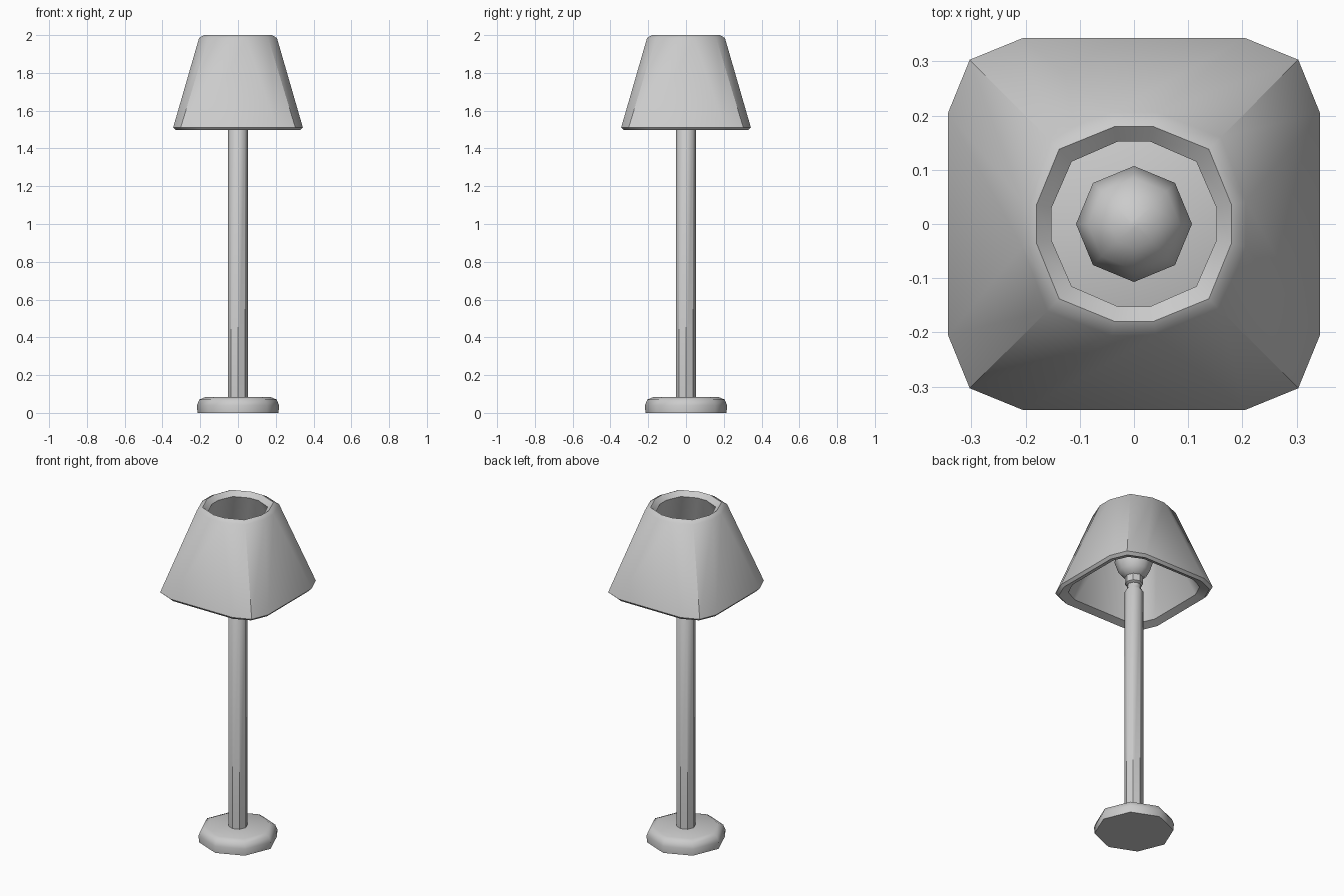
import bpy, bmesh, math

if "Cube" in bpy.data.objects:
    bpy.data.objects.remove(bpy.data.objects["Cube"])


def make_object(name, rings, closed=False, angle=40):
    """Skin a stack of equal-length rings; cap the ends or join last to first."""
    bm = bmesh.new()
    loops = [[bm.verts.new(p) for p in ring] for ring in rings]
    pairs = list(zip(loops, loops[1:]))
    if closed:
        pairs.append((loops[-1], loops[0]))
    n = len(loops[0])
    for a, b in pairs:
        for i in range(n):
            j = (i + 1) % n
            bm.faces.new((a[i], a[j], b[j], b[i]))
    if not closed:
        bm.faces.new(loops[0][::-1])
        bm.faces.new(loops[-1])
    bmesh.ops.recalc_face_normals(bm, faces=bm.faces)
    mesh = bpy.data.meshes.new(name)
    bm.to_mesh(mesh)
    bm.free()
    obj = bpy.data.objects.new(name, mesh)
    bpy.context.collection.objects.link(obj)
    bpy.ops.object.select_all(action='DESELECT')
    obj.select_set(True)
    bpy.context.view_layer.objects.active = obj
    bpy.ops.object.shade_smooth_by_angle(angle=math.radians(angle))
    return obj


def octagon(r, z):
    return [(r * math.cos(i * math.pi / 4), r * math.sin(i * math.pi / 4), z)
            for i in range(8)]


def rounded_square(half, corner, flat, z):
    """Twelve-sided section: four flats with one extra point on each corner."""
    ring = []
    for k in range(4):
        c, s = round(math.cos(k * math.pi / 2)), round(math.sin(k * math.pi / 2))
        for x, y in ((half, -flat), (half, flat), (corner, corner)):
            ring.append((c * x - s * y, s * x + c * y, z))
    return ring


# Octagonal foot with a softened upper edge
make_object("base", [octagon(r, z) for r, z in
                     ((0.215, 0), (0.217, 0.04), (0.205, 0.07), (0.175, 0.083))], angle=50)

# Pole with a tapered tip
make_object("pole", [octagon(r, z) for r, z in
                     ((0.052, 0.075), (0.052, 1.50), (0.037, 1.52), (0.037, 1.56))])

# Socket between pole and bulb
make_object("socket", [octagon(r, z) for r, z in
                       ((0.035, 1.54), (0.05, 1.55), (0.05, 1.59), (0.04, 1.60))])

# Low-poly bulb
make_object("bulb", [octagon(r, z) for r, z in
                     ((0.045, 1.585), (0.085, 1.625), (0.107, 1.69),
                      (0.085, 1.755), (0.045, 1.787), (0.008, 1.798))], angle=60)

# Hollow shade: outer wall, top rim, inner wall, bottom lip
make_object("shade", [rounded_square(*s) for s in (
    (0.330, 0.290, 0.197, 1.497),
    (0.343, 0.303, 0.205, 1.512),
    (0.206, 0.160, 0.042, 1.985),
    (0.180, 0.138, 0.035, 2.000),
    (0.152, 0.115, 0.030, 1.975),
    (0.290, 0.253, 0.172, 1.515))], closed=True)
